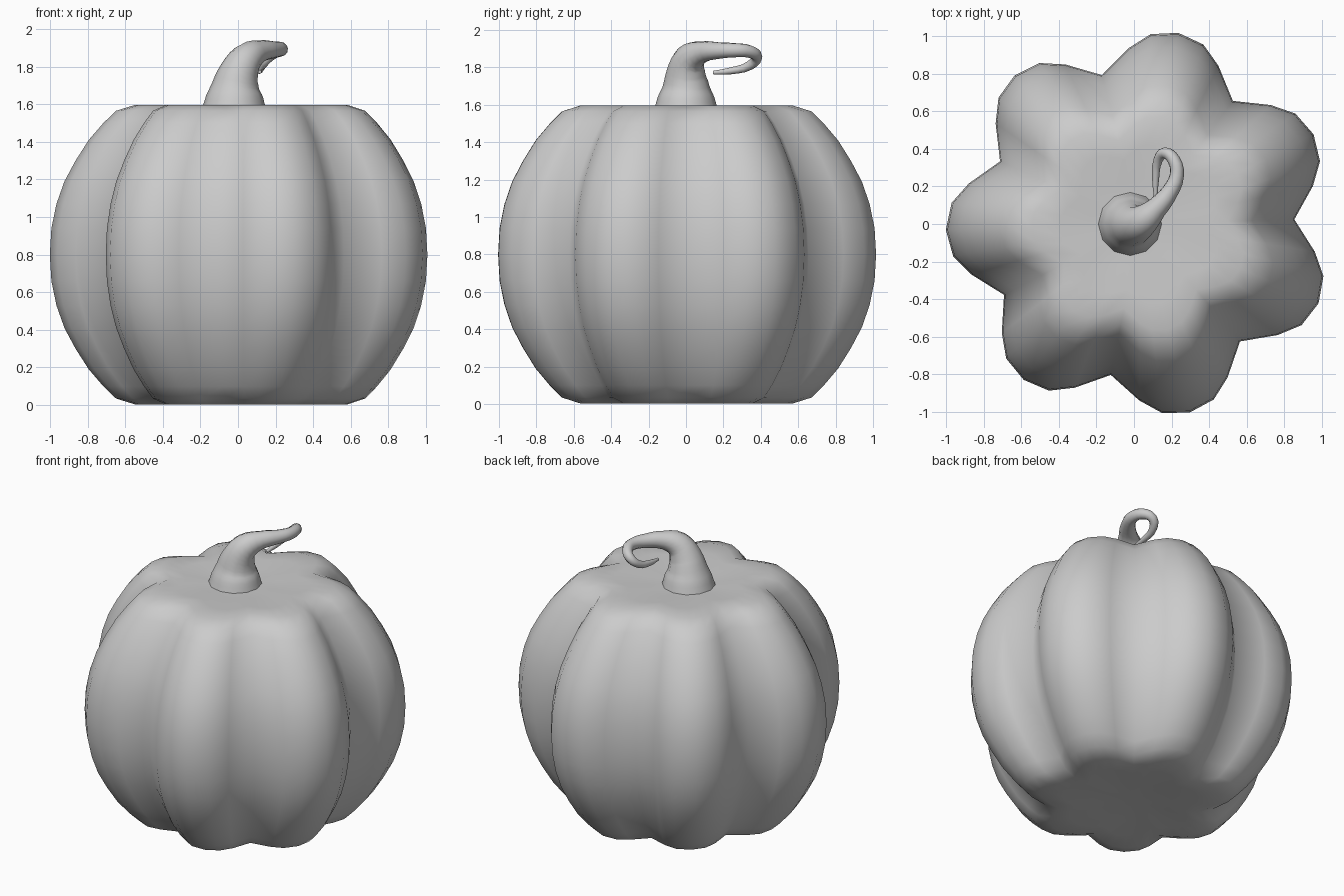
import bpy, bmesh, math

if "Cube" in bpy.data.objects:
    bpy.data.objects.remove(bpy.data.objects["Cube"])

LOBES = 7
CENTRE_X = 0.035
VALLEY_ANGLE = 1.7

# lobe cross-section: (degrees from valley, radius)
LOBE = [(0, 0.818), (10.7, 0.938), (17.6, 1.011), (25.71, 1.036),
        (33.8, 1.011), (40.7, 0.938)]
# vertical half profile: (height from middle, radius ratio)
HALF = [(0, 1), (.14, .992), (.27, .966), (.39, .925), (.5, .868), (.61, .80),
        (.7, .725), (.765, .66), (.797, .56), (.795, .42), (.785, .25), (.78, .12)]


def smooth(obj, angle):
    bpy.ops.object.select_all(action='DESELECT')
    obj.select_set(True)
    bpy.context.view_layer.objects.active = obj
    bpy.ops.object.shade_smooth_by_angle(angle=math.radians(angle))


# pumpkin body: lobed rings stacked along the profile
bm = bmesh.new()
profile = [(-h, r) for h, r in reversed(HALF[1:])] + HALF
rings = []
for h, ratio in profile:
    ring = []
    lobe_amount = min(1, max(0, (ratio - 0.1) / 0.4))
    for i in range(LOBES):
        for deg, rad in LOBE:
            a = math.radians(VALLEY_ANGLE + i * 360 / LOBES + deg)
            r = ratio * (0.95 + (rad - 0.95) * lobe_amount)
            ring.append(bm.verts.new((CENTRE_X * ratio + r * math.cos(a) if ratio < .3
                                      else CENTRE_X + r * math.cos(a),
                                      r * math.sin(a), 0.8 + h)))
    rings.append(ring)
for low, high in zip(rings, rings[1:]):
    n = len(low)
    for i in range(n):
        j = (i + 1) % n
        bm.faces.new((low[i], low[j], high[j], high[i]))
# closed centre at the bottom and top
for ring, z in ((rings[0], 0.02), (rings[-1], 1.58)):
    mid = bm.verts.new((0, 0, z))
    for i in range(len(ring)):
        bm.faces.new((ring[i], ring[(i + 1) % len(ring)], mid))
bmesh.ops.recalc_face_normals(bm, faces=bm.faces)
mesh = bpy.data.meshes.new("pumpkin_body")
bm.to_mesh(mesh)
bm.free()
body = bpy.data.objects.new("pumpkin_body", mesh)
bpy.context.collection.objects.link(body)
smooth(body, 80)

# stem: tapering tube that bends over and curls back
PATH = [(-.02, 0, 1.575, .17), (-.017, 0, 1.64, .152), (-.012, 0, 1.70, .125),
        (.008, 0, 1.775, .104), (.05, .02, 1.845, .085), (.12, .085, 1.882, .058),
        (.19, .17, 1.890, .045), (.228, .26, 1.892, .038), (.212, .34, 1.885, .034),
        (.165, .378, 1.855, .03), (.128, .34, 1.81, .025), (.115, .24, 1.782, .019),
        (.115, .145, 1.772, .01)]
curve = bpy.data.curves.new("stem", 'CURVE')
curve.dimensions = '3D'
curve.bevel_depth = 1
curve.bevel_resolution = 4
curve.resolution_u = 3
curve.use_fill_caps = True
spline = curve.splines.new('BEZIER')
spline.bezier_points.add(len(PATH) - 1)
for p, (x, y, z, r) in zip(spline.bezier_points, PATH):
    p.co = (x, y, z)
    p.radius = r
    p.handle_left_type = p.handle_right_type = 'AUTO'
stem = bpy.data.objects.new("stem", curve)
bpy.context.collection.objects.link(stem)
bpy.ops.object.select_all(action='DESELECT')
stem.select_set(True)
bpy.context.view_layer.objects.active = stem
bpy.ops.object.convert(target='MESH')
smooth(bpy.context.view_layer.objects.active, 60)
